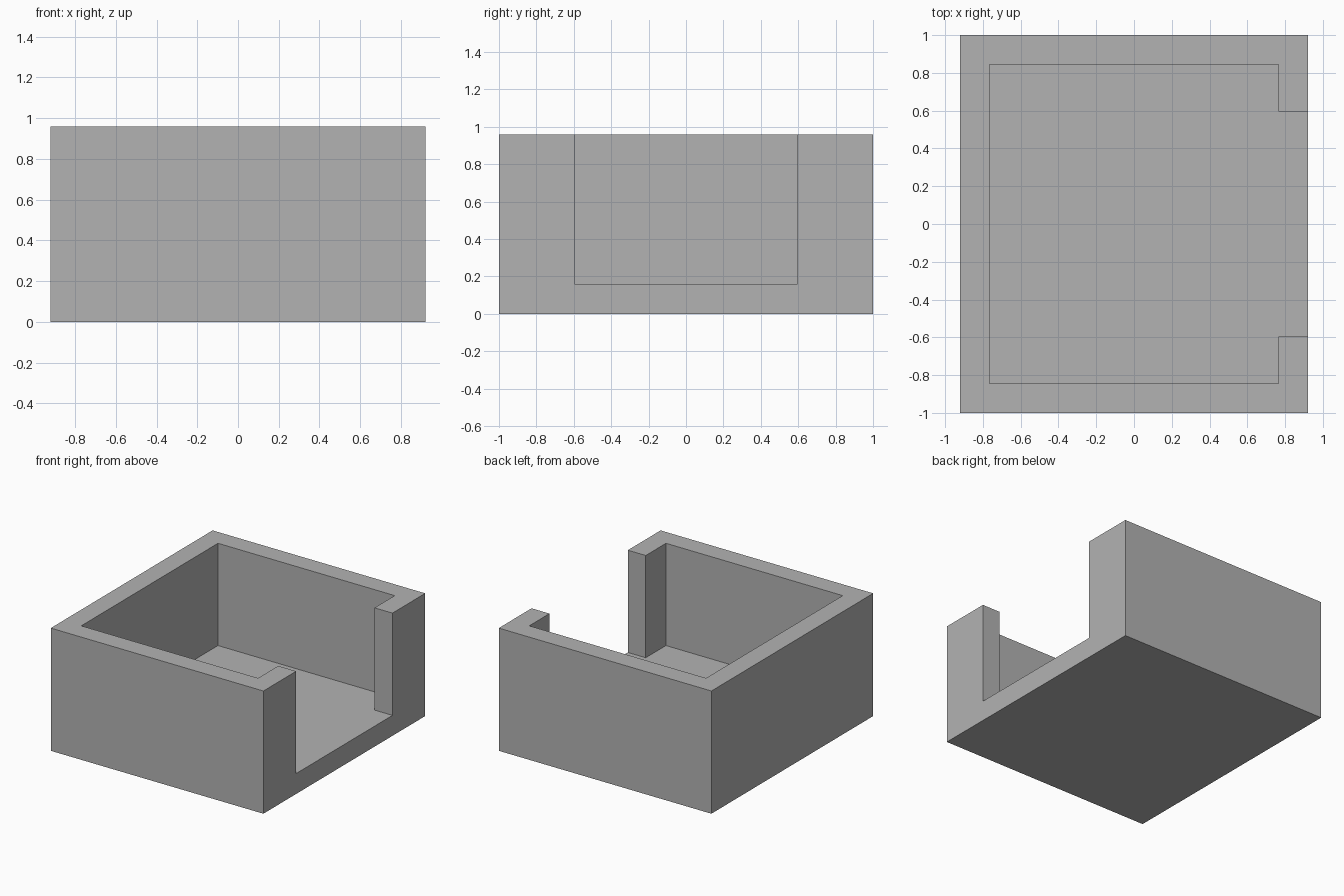
import bpy
import bmesh

cube = bpy.data.objects.get("Cube")
if cube:
    bpy.data.objects.remove(cube, do_unlink=True)

HALF_X, HALF_Y, HEIGHT = 0.92, 1.0, 0.96
WALL, FLOOR, DOOR_HALF = 0.155, 0.16, 0.595


def prism(name, outline, z0, z1):
    """Extrude a flat outline from z0 up to z1."""
    bm = bmesh.new()
    base = bm.faces.new([bm.verts.new((x, y, z0)) for x, y in outline])
    top = bmesh.ops.extrude_face_region(bm, geom=[base])["geom"]
    bmesh.ops.translate(bm, vec=(0, 0, z1 - z0),
                        verts=[v for v in top if isinstance(v, bmesh.types.BMVert)])
    bmesh.ops.recalc_face_normals(bm, faces=bm.faces)
    mesh = bpy.data.meshes.new(name)
    bm.to_mesh(mesh)
    bm.free()
    obj = bpy.data.objects.new(name, mesh)
    bpy.context.collection.objects.link(obj)
    return obj


# Single grey material
grey = bpy.data.materials.new("plain grey")
grey.use_nodes = True
colour = (0.45, 0.45, 0.45, 1)
grey.diffuse_color = colour
grey.node_tree.nodes["Principled BSDF"].inputs["Base Color"].default_value = colour

# Solid block
tray = prism("open_sided_box",
             [(-HALF_X, -HALF_Y), (HALF_X, -HALF_Y), (HALF_X, HALF_Y), (-HALF_X, HALF_Y)],
             0, HEIGHT)
tray.data.materials.append(grey)

# Cavity with the doorway through the left (+x) wall, as one T-shaped cutter
ix, iy, out = HALF_X - WALL, HALF_Y - WALL, HALF_X + 0.2
lower = [(-ix, -iy), (ix, -iy), (ix, -DOOR_HALF), (out, -DOOR_HALF)]
upper = [(x, -y) for x, y in reversed(lower)]
cutter = prism("cavity_cutter", lower + upper, FLOOR, HEIGHT + 0.2)
cutter.data.materials.append(grey)
cutter.hide_render = True

cut = tray.modifiers.new("cavity", "BOOLEAN")
cut.operation = "DIFFERENCE"
cut.solver = "EXACT"
cut.object = cutter
bpy.context.view_layer.objects.active = tray
bpy.ops.object.modifier_apply(modifier=cut.name)
bpy.data.objects.remove(cutter, do_unlink=True)
